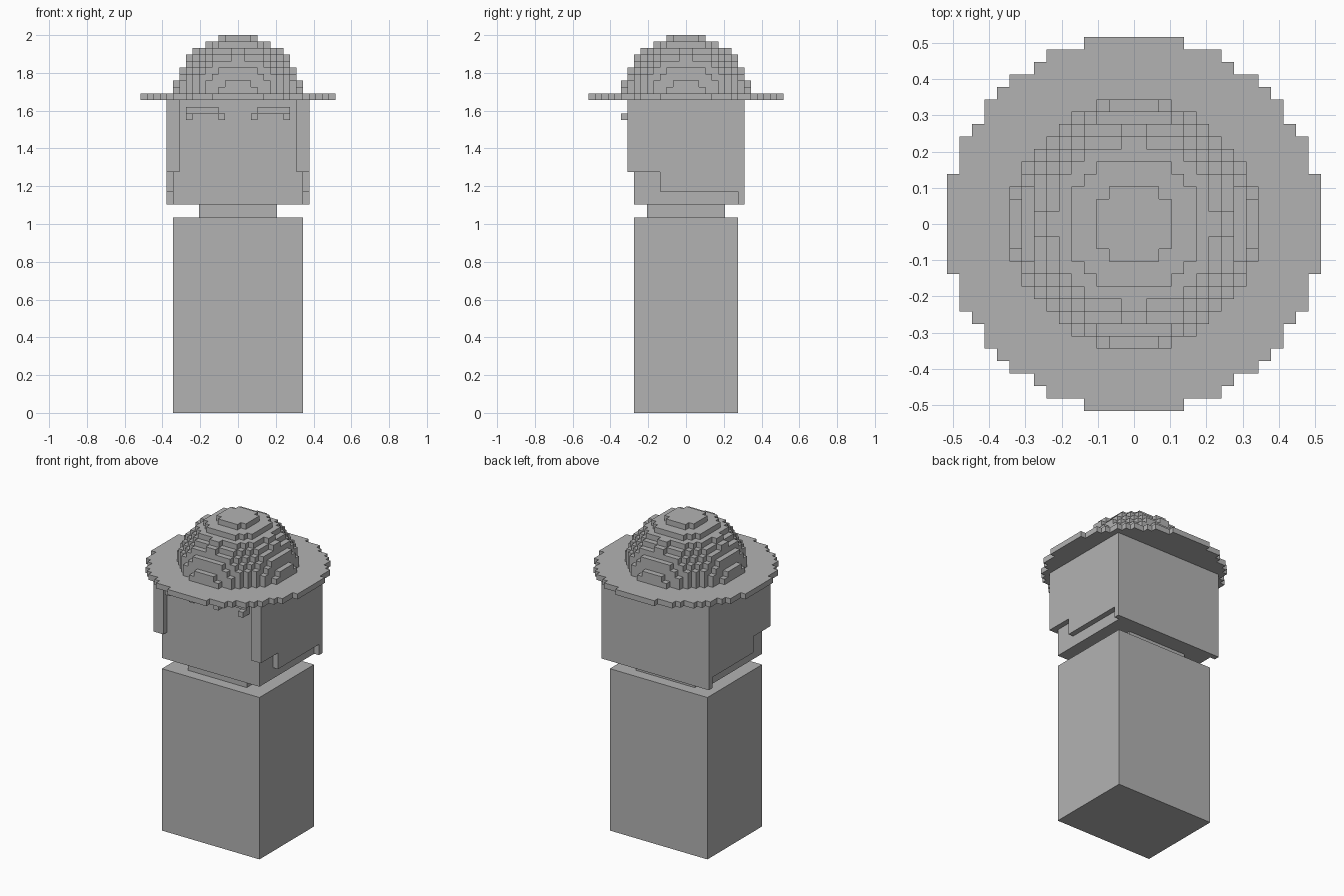
import bpy
import bmesh
import math

U = 2 / 58  # size of one block

cube = bpy.data.objects.get("Cube")
if cube:
    bpy.data.objects.remove(cube, do_unlink=True)

grey = bpy.data.materials.new("plain grey")
grey.use_nodes = True
grey.diffuse_color = (0.45, 0.45, 0.45, 1)
grey.node_tree.nodes["Principled BSDF"].inputs["Base Color"].default_value = grey.diffuse_color


def finish(name, bm):
    bmesh.ops.dissolve_limit(bm, angle_limit=0.01, verts=bm.verts, edges=bm.edges)
    bmesh.ops.recalc_face_normals(bm, faces=bm.faces)
    bmesh.ops.scale(bm, vec=(U, U, U), verts=bm.verts)
    mesh = bpy.data.meshes.new(name)
    bm.to_mesh(mesh)
    bm.free()
    mesh.materials.append(grey)
    obj = bpy.data.objects.new(name, mesh)
    bpy.context.collection.objects.link(obj)
    return obj


def extrude(bm, points, direction):
    """Extrude a flat outline into a solid."""
    face = bm.faces.new([bm.verts.new(p) for p in points])
    new = bmesh.ops.extrude_face_region(bm, geom=[face], use_keep_orig=True)["geom"]
    verts = [g for g in new if isinstance(g, bmesh.types.BMVert)]
    bmesh.ops.translate(bm, vec=direction, verts=verts)


def add_box(bm, x0, x1, y0, y1, z0, z1):
    extrude(bm, [(x0, y0, z0), (x1, y0, z0), (x1, y1, z0), (x0, y1, z0)], (0, 0, z1 - z0))


def box(name, *bounds):
    bm = bmesh.new()
    add_box(bm, *bounds)
    return finish(name, bm)


def add_disc(bm, z, radius_squared):
    """One block-high stepped disc."""
    side = []
    rows = int(math.sqrt(radius_squared)) + 1
    for j in range(-rows, rows):
        rest = radius_squared - (j + 0.5) ** 2
        if rest < 0.5:
            continue
        w = math.floor(math.sqrt(rest) + 0.5)
        side += [(w, j, z), (w, j + 1, z)]
    outline = side + [(-x, y, h) for x, y, h in reversed(side)]
    extrude(bm, outline, (0, 0, 1))


# Body, neck and head
box("body", -10, 10, -8, 8, 0, 30)
box("neck", -6, 6, -6, 6, 30, 32)
box("head", -10, 10, -8, 8, 32, 48)

# Hair: back panel, stepped side panels and front locks
box("hair_back", -11, 11, 8, 9, 32, 48)
for name, s in (("left", 1), ("right", -1)):
    bm = bmesh.new()
    panel = [(-9, 37), (-4, 37), (-4, 34), (8, 34), (8, 48), (-9, 48)]
    extrude(bm, [(s * 10, y, z) for y, z in panel], (s, 0, 0))
    finish("hair_side_" + name, bm)
    box("hair_lock_" + name, *sorted((s * 9, s * 10)), -9, -8, 37, 48)

    # Eyebrow: bar with raised drooping ends
    bm = bmesh.new()
    add_box(bm, *sorted((s * 3, s * 8)), -9, -8, 46, 47)
    for x in (2, 7):
        add_box(bm, *sorted((s * x, s * (x + 1))), -10, -8, 45, 46)
    finish("eyebrow_" + name, bm)

# Hat: wide brim and stepped half-sphere crown
bm = bmesh.new()
add_disc(bm, 48, 15 ** 2 - 0.25)
finish("hat_brim", bm)

bm = bmesh.new()
for k in range(1, 10):
    add_disc(bm, 48 + k, 10 ** 2 - (k + 0.5) ** 2)
finish("hat_crown", bm)
